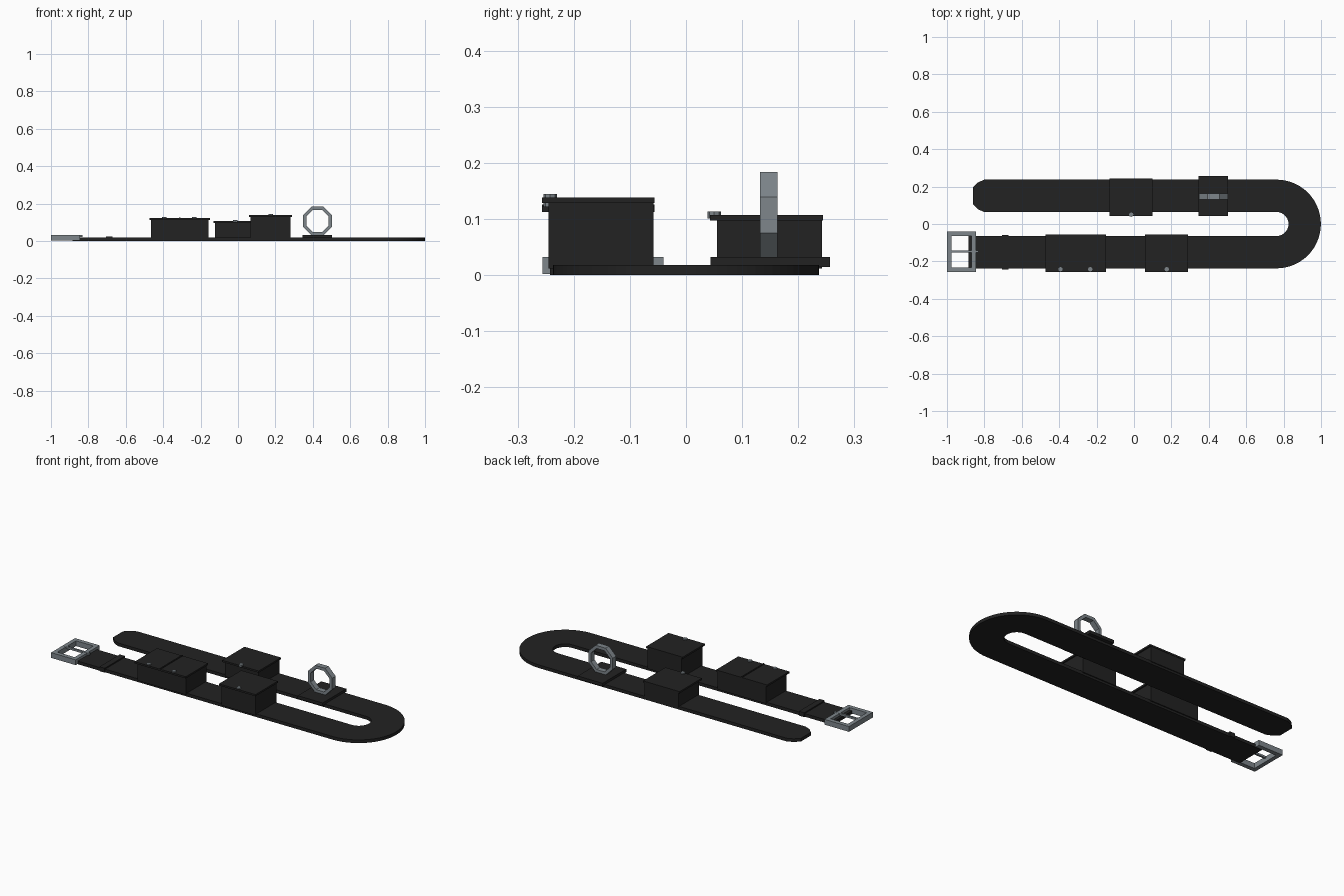
import bpy, bmesh, math
from mathutils import Matrix

if "Cube" in bpy.data.objects:
    bpy.data.objects.remove(bpy.data.objects["Cube"], do_unlink=True)


def material(name, colour):
    m = bpy.data.materials.new(name)
    m.use_nodes = True
    m.diffuse_color = colour
    m.node_tree.nodes["Principled BSDF"].inputs["Base Color"].default_value = colour
    return m


LEATHER = material("black leather", (0.016, 0.016, 0.016, 1))
METAL = material("grey metal", (0.21, 0.24, 0.26, 1))


def finish(name, bm, mat):
    bmesh.ops.recalc_face_normals(bm, faces=bm.faces)
    mesh = bpy.data.meshes.new(name)
    bm.to_mesh(mesh)
    bm.free()
    mesh.materials.append(mat)
    obj = bpy.data.objects.new(name, mesh)
    bpy.context.collection.objects.link(obj)
    return obj


def add_box(bm, x, y, z):
    """Box given by its (low, high) range on each axis."""
    size = [r[1] - r[0] for r in (x, y, z)]
    mid = [(r[0] + r[1]) / 2 for r in (x, y, z)]
    mat = Matrix.Translation(mid) @ Matrix.Diagonal((*size, 1))
    bmesh.ops.create_cube(bm, size=1, matrix=mat)


def box(name, x, y, z, mat):
    bm = bmesh.new()
    add_box(bm, x, y, z)
    return finish(name, bm, mat)


# Belt strap: a flat U with a pointed tail, extruded upwards
BEND_X, OUTER, INNER, THICK = 0.762, 0.237, 0.064, 0.018
STEPS = 40


def arc(radius):
    angles = [-math.pi / 2 + math.pi * i / STEPS for i in range(STEPS + 1)]
    return [(BEND_X + radius * math.cos(a), radius * math.sin(a)) for a in angles]


outline = [(-0.885, -OUTER)] + arc(OUTER)
outline += [(-0.80, OUTER), (-0.835, 0.222), (-0.862, 0.195),
            (-0.862, 0.106), (-0.835, 0.079), (-0.80, INNER)]
outline += arc(INNER)[::-1] + [(-0.885, -INNER)]
bm = bmesh.new()
face = bm.faces.new([bm.verts.new((x, y, 0)) for x, y in outline])
top = bmesh.ops.extrude_face_region(bm, geom=[face])["geom"]
bmesh.ops.translate(bm, vec=(0, 0, THICK),
                    verts=[v for v in top if isinstance(v, bmesh.types.BMVert)])
finish("belt_strap", bm, LEATHER)

# Keeper loop around the strap
box("keeper_loop", (-0.705, -0.672), (-0.242, -0.058), (0, 0.025), LEATHER)

# Buckle: four bars and a prong
bm = bmesh.new()
BUCKLE_Z = (0.002, 0.032)
for x in ((-1.0, -0.977), (-0.868, -0.845)):
    add_box(bm, x, (-0.256, -0.04), BUCKLE_Z)
for y in ((-0.256, -0.232), (-0.064, -0.04)):
    add_box(bm, (-0.99, -0.85), y, BUCKLE_Z)
finish("buckle_frame", bm, METAL)
box("buckle_prong", (-0.99, -0.832), (-0.153, -0.142), (0.022, 0.033), METAL)


def stud(name, x, y, z):
    bm = bmesh.new()
    bmesh.ops.create_cone(bm, cap_ends=True, segments=8, radius1=0.012, radius2=0.012,
                          depth=0.013, matrix=Matrix.Translation((x, y, z)))
    finish(name, bm, METAL)


def pouch(name, x, y, height, stud_xs):
    """Boxy pouch whose lid overhangs at the front and sides."""
    lid_z = height - 0.010
    box(name + "_body", (x[0] + 0.008, x[1] - 0.008), (y[0] + 0.012, y[1] - 0.002),
        (0.012, lid_z), LEATHER)
    box(name + "_lid", x, y, (lid_z, height), LEATHER)
    for i, sx in enumerate(stud_xs):
        stud(f"{name}_stud_{i + 1}", sx, y[0] + 0.015 if y[0] < 0 else y[0] + 0.007, height)


pouch("double_pouch", (-0.472, -0.15), (-0.257, -0.056), 0.122, (-0.393, -0.234))
box("double_pouch_divider", (-0.315, -0.308), (-0.257, -0.056), (0.112, 0.126), LEATHER)
pouch("tall_pouch", (0.06, 0.29), (-0.257, -0.056), 0.138, (0.175,))
pouch("rear_pouch", (-0.13, 0.10), (0.043, 0.244), 0.107, (-0.015,))

# Holder plate with an upright octagonal ring
box("ring_plate", (0.346, 0.503), (0.044, 0.257), (0.014, 0.032), LEATHER)
bm = bmesh.new()
rows = []
for apothem, y in ((0.077, 0.132), (0.077, 0.163), (0.060, 0.163), (0.060, 0.132)):
    r = apothem / math.cos(math.pi / 8)
    angles = [math.pi / 8 + math.pi / 4 * i for i in range(8)]
    rows.append([bm.verts.new((0.425 + r * math.cos(a), y, 0.107 + r * math.sin(a)))
                 for a in angles])
for k in range(4):
    a, b = rows[k], rows[(k + 1) % 4]
    for i in range(8):
        j = (i + 1) % 8
        bm.faces.new((a[i], a[j], b[j], b[i]))
finish("holder_ring", bm, METAL)
